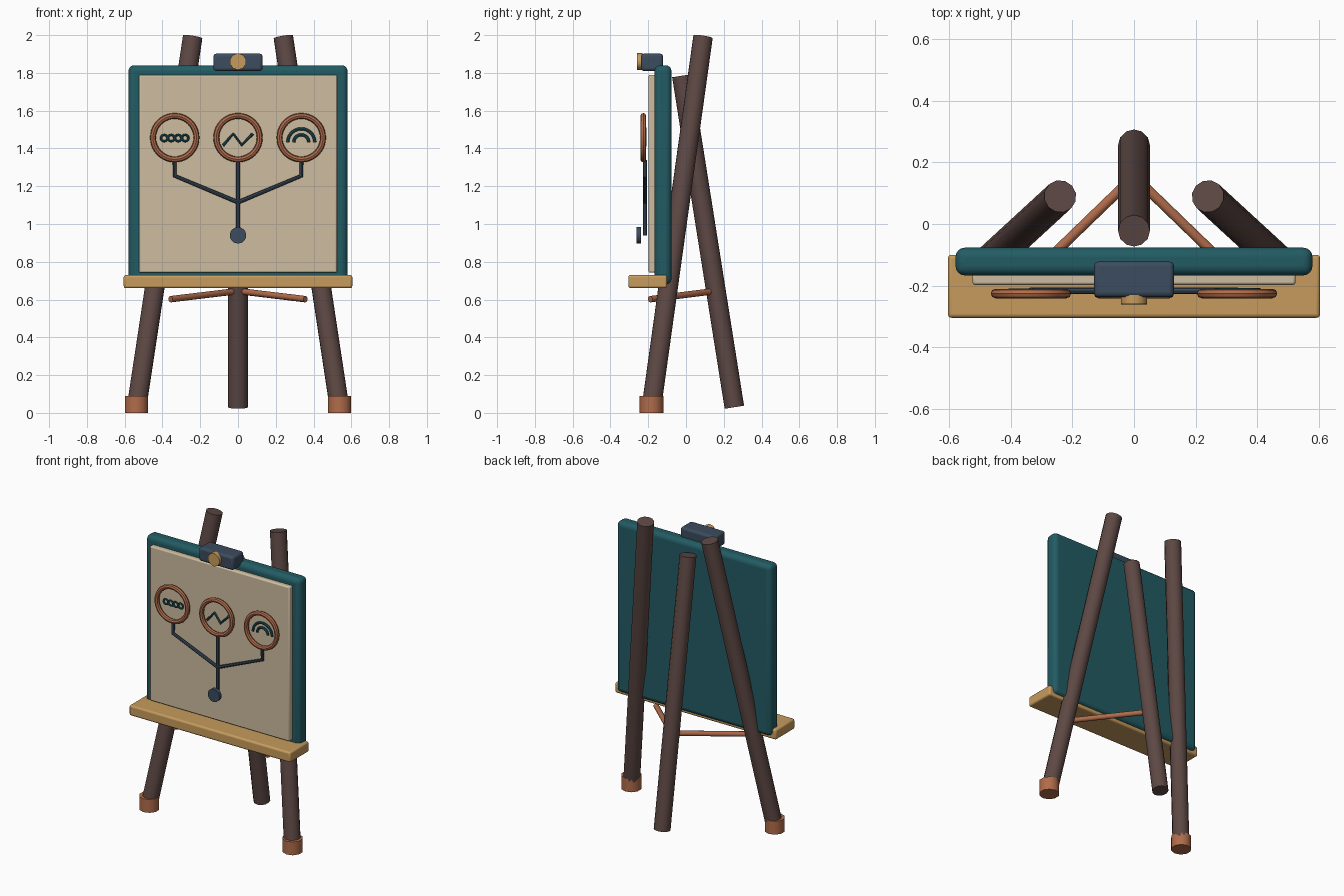
import bpy, math
from mathutils import Vector

cube = bpy.data.objects.get("Cube")
if cube:
    bpy.data.objects.remove(cube, do_unlink=True)


def material(name, r, g, b):
    m = bpy.data.materials.new(name)
    m.use_nodes = True
    m.diffuse_color = (r, g, b, 1)
    bsdf = m.node_tree.nodes["Principled BSDF"]
    bsdf.inputs["Base Color"].default_value = (r, g, b, 1)
    bsdf.inputs["Roughness"].default_value = 0.7
    return m


WOOD = material("dark wood", 0.11, 0.065, 0.058)
TEAL = material("teal", 0.016, 0.105, 0.125)
CREAM = material("cream paper", 0.62, 0.51, 0.35)
GOLD = material("golden wood", 0.57, 0.33, 0.11)
COPPER = material("copper", 0.44, 0.15, 0.07)
SLATE = material("slate blue", 0.045, 0.072, 0.112)


def finish(name, mat, smooth=True):
    ob = bpy.context.object
    ob.name = name
    ob.data.name = name
    ob.data.materials.clear()
    ob.data.materials.append(mat)
    if smooth:
        bpy.ops.object.shade_smooth_by_angle(angle=math.radians(40))
    return ob


def box(name, mat, low, high, bevel, segments=3):
    low, high = Vector(low), Vector(high)
    bpy.ops.mesh.primitive_cube_add(size=1, location=(low + high) / 2)
    ob = bpy.context.object
    ob.scale = high - low
    bpy.ops.object.transform_apply(location=False, rotation=False, scale=True)
    mod = ob.modifiers.new("rounded edges", 'BEVEL')
    mod.width = bevel
    mod.segments = segments
    return finish(name, mat)


def rod(name, mat, start, end, radius, sides, smooth=True):
    start, end = Vector(start), Vector(end)
    axis = end - start
    bpy.ops.mesh.primitive_cylinder_add(
        vertices=sides, radius=radius, depth=axis.length,
        location=(start + end) / 2,
        rotation=axis.to_track_quat('Z', 'Y').to_euler())
    return finish(name, mat, smooth)


def ring(name, mat, centre, major, minor, steps):
    bpy.ops.mesh.primitive_torus_add(
        location=centre, rotation=(math.pi / 2, 0, 0), major_radius=major,
        minor_radius=minor, major_segments=steps, minor_segments=8)
    return finish(name, mat)


def wire(name, mat, points, y, radius):
    """Round wire through (x, z) points on a plane facing the front."""
    curve = bpy.data.curves.new(name, 'CURVE')
    curve.dimensions = '3D'
    curve.bevel_depth = radius
    curve.bevel_resolution = 2
    curve.use_fill_caps = True
    spline = curve.splines.new('POLY')
    spline.points.add(len(points) - 1)
    for p, (x, z) in zip(spline.points, points):
        p.co = (x, y, z, 1)
    ob = bpy.data.objects.new(name, curve)
    bpy.context.collection.objects.link(ob)
    bpy.ops.object.select_all(action='DESELECT')
    ob.select_set(True)
    bpy.context.view_layer.objects.active = ob
    bpy.ops.object.convert(target='MESH')
    return finish(name, mat)


# Legs, feet and braces
for side, s in (("right", -1), ("left", 1)):
    rod(f"{side}_front_leg", WOOD, (s * 0.537, -0.183, 0.03), (s * 0.24, 0.09, 1.99), 0.053, 12)
    rod(f"{side}_foot", COPPER, (s * 0.538, -0.183, 0), (s * 0.538, -0.183, 0.09), 0.064, 10)
    rod(f"{side}_brace", COPPER, (s * 0.357, -0.19, 0.602), (0, 0.155, 0.645), 0.017, 10)
rod("rear_leg", WOOD, (0, 0.256, 0.03), (0, -0.022, 1.785), 0.052, 12)

# Board, paper and tray
box("board", TEAL, (-0.58, -0.167, 0.68), (0.58, -0.077, 1.84), 0.03, 4)
box("paper", CREAM, (-0.525, -0.198, 0.742), (0.525, -0.16, 1.79), 0.008, 2)
box("tray", GOLD, (-0.605, -0.305, 0.66), (0.605, -0.1, 0.73), 0.012)

# Top clip with knob
box("clip", SLATE, (-0.13, -0.238, 1.81), (0.13, -0.122, 1.902), 0.015)
rod("clip_knob", GOLD, (0, -0.23, 1.86), (0, -0.26, 1.86), 0.044, 10)

# Branching diagram
LINE_Y, RING_Y, ICON_Y, RING_Z = -0.217, -0.226, -0.216, 1.457
wire("diagram_stem", SLATE, [(0, 0.94), (0, 1.34)], LINE_Y, 0.011)
for side, s in (("right", -1), ("left", 1)):
    wire(f"{side}_diagram_branch", SLATE,
         [(0, 1.115), (s * 0.335, 1.255), (s * 0.335, 1.34)], LINE_Y, 0.011)
rod("diagram_root", SLATE, (0, -0.238, 0.94), (0, -0.262, 0.94), 0.044, 14)
for side, x in (("right", -0.335), ("middle", 0), ("left", 0.335)):
    ring(f"{side}_ring", COPPER, (x, RING_Y, RING_Z), 0.115, 0.0155, 40)

# Chain of small loops in the right ring
for i in range(4):
    ring(f"chain_loop_{i + 1}", TEAL,
         (-0.335 + (i - 1.5) * 0.037, ICON_Y, 1.455), 0.017, 0.006, 16)

# Zigzag in the middle ring
wire("zigzag", TEAL, [(-0.08, 1.415), (-0.025, 1.478), (0.02, 1.418), (0.078, 1.478)], ICON_Y, 0.008)

# Two arches in the left ring
for name, radius in (("outer_arch", 0.072), ("inner_arch", 0.04)):
    turns = [math.pi * i / 14 for i in range(15)]
    wire(name, TEAL, [(0.335 + radius * math.cos(a), 1.432 + radius * math.sin(a))
                      for a in turns], ICON_Y, 0.008)
